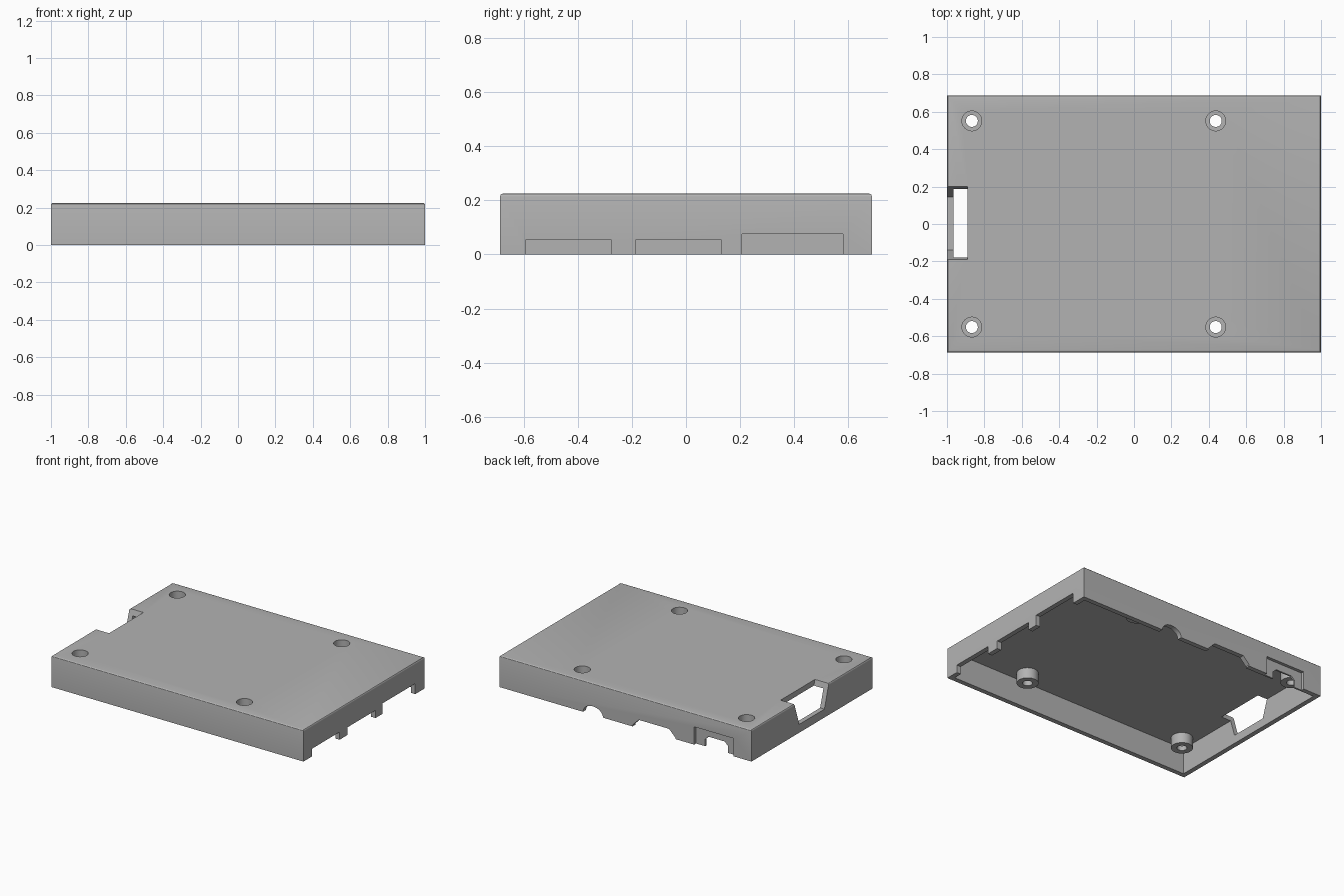
import bpy, bmesh, math
from mathutils import Vector

if "Cube" in bpy.data.objects:
    bpy.data.objects.remove(bpy.data.objects["Cube"], do_unlink=True)

HX, HY, H = 1.0, 0.687, 0.225      # half length, half width, height
WALL, CEILING = 0.034, 0.185       # wall thickness, height of inner ceiling
POSTS = [(x, y) for x in (-0.867, 0.437) for y in (-0.551, 0.551)]

grey = bpy.data.materials.new("light grey plastic")
grey.use_nodes = True
grey.diffuse_color = (0.45, 0.45, 0.45, 1)
grey.node_tree.nodes["Principled BSDF"].inputs["Base Color"].default_value = grey.diffuse_color


def prism(name, outline, origin, depth):
    """Extrude a closed outline of points, starting at origin, by the depth vector."""
    bm = bmesh.new()
    face = bm.faces.new([bm.verts.new(Vector(origin) + Vector(p)) for p in outline])
    new = bmesh.ops.extrude_face_region(bm, geom=[face])["geom"]
    bmesh.ops.translate(bm, vec=depth, verts=[v for v in new if isinstance(v, bmesh.types.BMVert)])
    bmesh.ops.recalc_face_normals(bm, faces=bm.faces)
    mesh = bpy.data.meshes.new(name)
    bm.to_mesh(mesh)
    bm.free()
    obj = bpy.data.objects.new(name, mesh)
    bpy.context.collection.objects.link(obj)
    mesh.materials.append(grey)
    return obj


def box(name, x0, x1, y0, y1, z0, z1):
    return prism(name, [(x0, y0, 0), (x1, y0, 0), (x1, y1, 0), (x0, y1, 0)], (0, 0, z0), (0, 0, z1 - z0))


def cylinder(name, x, y, r, z0, z1, sides=32):
    ring = [(r * math.cos(2 * math.pi * i / sides), r * math.sin(2 * math.pi * i / sides), 0)
            for i in range(sides)]
    return prism(name, ring, (x, y, z0), (0, 0, z1 - z0))


def combine(target, tool, operation="DIFFERENCE"):
    """Apply a boolean and remove the helper object."""
    tool.hide_render = True
    mod = target.modifiers.new("combine", "BOOLEAN")
    mod.operation, mod.solver, mod.object = operation, "EXACT", tool
    bpy.context.view_layer.objects.active = target
    bpy.ops.object.modifier_apply(modifier=mod.name)
    bpy.data.objects.remove(tool, do_unlink=True)


# Outer block with softened top rim
lid = box("case_lid", -HX, HX, -HY, HY, 0, H)
bm = bmesh.new()
bm.from_mesh(lid.data)
rim = [e for e in bm.edges if all(v.co.z > H - 0.001 for v in e.verts)]
bmesh.ops.bevel(bm, geom=rim, offset=0.011, segments=3, profile=0.5, affect="EDGES")
bm.to_mesh(lid.data)
bm.free()

# Hollow inside
combine(lid, box("cavity", -HX + WALL, HX - WALL, -HY + WALL, HY - WALL, -0.1, CEILING))

# Screw posts with counterbored holes
for x, y in POSTS:
    combine(lid, cylinder("screw_post", x, y, 0.071, 0.11, CEILING + 0.01), "UNION")
for x, y in POSTS:
    combine(lid, cylinder("screw_hole", x, y, 0.032, 0.05, 0.3))
    combine(lid, cylinder("screw_head", x, y, 0.053, 0.145, 0.3))

# Socket openings in the +x wall
for y0, y1, top in ((-0.592, -0.277, 0.055), (-0.185, 0.13, 0.055), (0.207, 0.58, 0.075)):
    combine(lid, box("socket_cut", HX - 0.06, HX + 0.1, y0, y1, -0.1, top))

# Tapered card slot through the -x wall and the top
slot = [(0, -0.087, -0.1), (0, 0.09, -0.1)]
slot = [(0, -0.14, 0.06), (0, 0.145, 0.06), (0, 0.2, H), (0, 0.2, 0.3), (0, -0.19, 0.3), (0, -0.19, H)]
combine(lid, prism("card_slot", slot, (-1.1, 0, 0), (0.21, 0, 0)))

# Back wall: round jack, chamfered video socket, recessed power socket
back, through = HY - 0.06, (0, 0.2, 0)
arch = [(0.079 * math.cos(math.pi * i / 16), 0, 0.06 * math.sin(math.pi * i / 16)) for i in range(17)]
arch += [(-0.079, 0, -0.1), (0.079, 0, -0.1)]
combine(lid, prism("jack_cut", arch, (0.257, back, 0), through))
video = [(-0.17, 0, -0.1), (-0.17, 0, 0.01), (-0.12, 0, 0.06), (0.12, 0, 0.06), (0.17, 0, 0.01), (0.17, 0, -0.1)]
combine(lid, prism("video_cut", video, (-0.227, back, 0), through))
combine(lid, box("power_recess", -0.857, -0.546, HY - 0.022, HY + 0.1, -0.1, 0.128))
power = [(-0.09, 0, -0.1), (-0.09, 0, 0.05), (-0.065, 0, 0.075), (0.065, 0, 0.075), (0.09, 0, 0.05), (0.09, 0, -0.1)]
combine(lid, prism("power_cut", power, (-0.708, back, 0), through))

# Smooth shading on round parts only
bpy.ops.object.select_all(action="DESELECT")
lid.select_set(True)
bpy.context.view_layer.objects.active = lid
bpy.ops.object.shade_smooth_by_angle(angle=math.radians(30))
